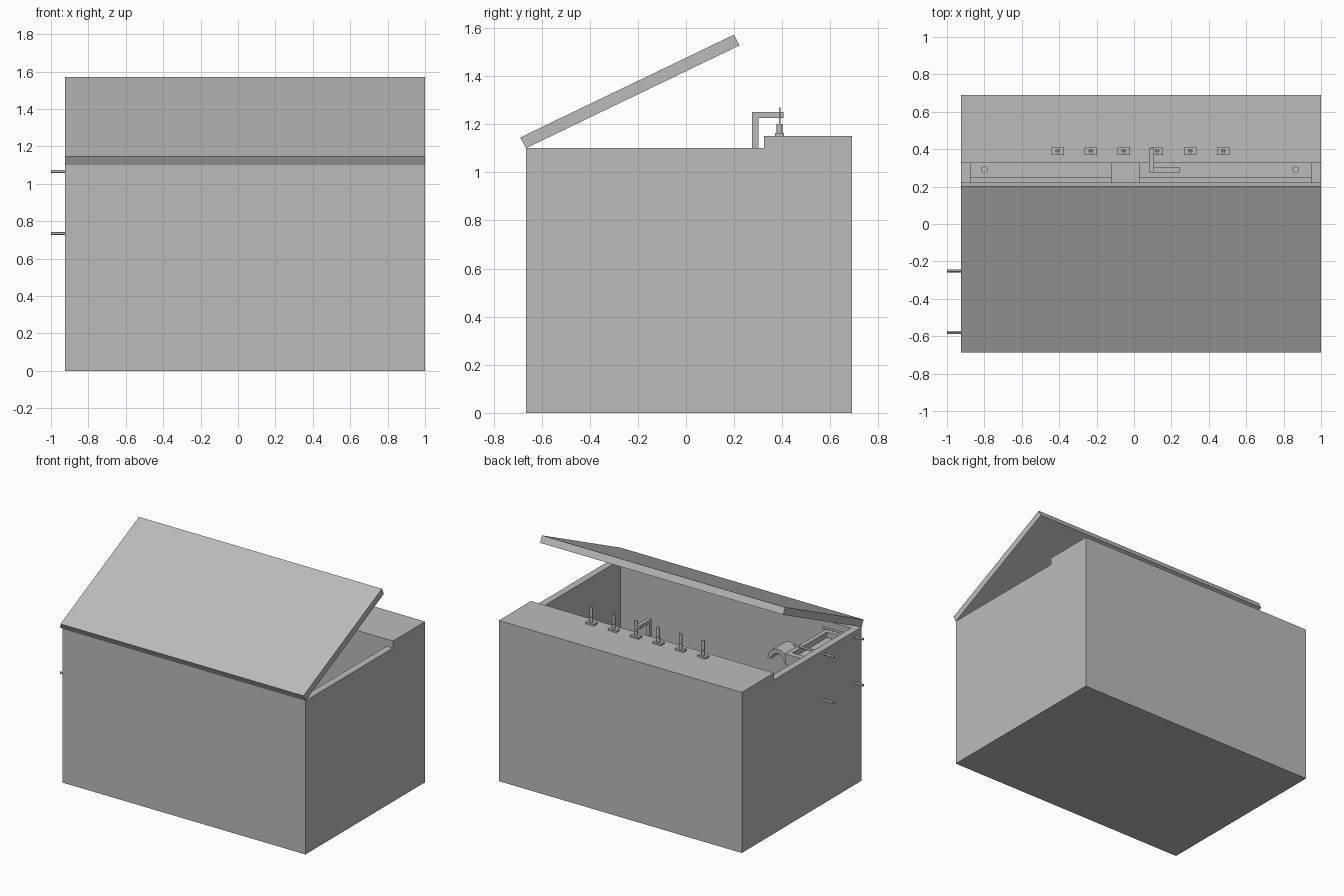
import bpy, bmesh, math

if "Cube" in bpy.data.objects:
    bpy.data.objects.remove(bpy.data.objects["Cube"], do_unlink=True)

grey = bpy.data.materials.new("plain_grey")
grey.use_nodes = True
grey.diffuse_color = (0.5, 0.5, 0.5, 1)
grey.node_tree.nodes["Principled BSDF"].inputs["Base Color"].default_value = (0.5, 0.5, 0.5, 1)


def prism(name, outline, start, end, axis="x"):
    """Extrude a closed outline along x (outline in y, z) or y (outline in x, z)."""
    def place(depth, a, b):
        return (depth, a, b) if axis == "x" else (a, depth, b)

    bm = bmesh.new()
    near = [bm.verts.new(place(start, a, b)) for a, b in outline]
    far = [bm.verts.new(place(end, a, b)) for a, b in outline]
    bm.faces.new(near)
    bm.faces.new(far)
    for i in range(len(outline)):
        bm.faces.new((near[i - 1], near[i], far[i], far[i - 1]))
    bmesh.ops.recalc_face_normals(bm, faces=bm.faces)
    mesh = bpy.data.meshes.new(name)
    bm.to_mesh(mesh)
    bm.free()
    mesh.materials.append(grey)
    obj = bpy.data.objects.new(name, mesh)
    bpy.context.collection.objects.link(obj)
    return obj


def box(name, x0, x1, y0, y1, z0, z1):
    return prism(name, [(y0, z0), (y1, z0), (y1, z1), (y0, z1)], x0, x1)


def cylinder(name, centre, radius, length, tilt=0, sides=16):
    bpy.ops.mesh.primitive_cylinder_add(vertices=sides, radius=radius, depth=length,
                                        location=centre, rotation=(0, tilt, 0))
    obj = bpy.context.object
    obj.name = name
    obj.data.materials.append(grey)
    bpy.ops.object.shade_smooth_by_angle()


def cut(target, cutter):
    mod = target.modifiers.new("hollow", "BOOLEAN")
    mod.operation = "DIFFERENCE"
    mod.solver = "EXACT"
    mod.object = cutter
    bpy.context.view_layer.objects.active = target
    bpy.ops.object.modifier_apply(modifier=mod.name)
    bpy.data.objects.remove(cutter, do_unlink=True)


LEFT, RIGHT, FRONT, BACK = 1.0, -0.925, -0.665, 0.69
WALL, RIM, LEDGE = 0.05, 1.1, 1.15

# Hollow body with a raised ledge along the back
body = prism("body", [(FRONT, 0), (BACK, 0), (BACK, LEDGE), (0.325, LEDGE), (0.325, RIM), (FRONT, RIM)], RIGHT, LEFT)
cut(body, box("body_cutter", RIGHT + WALL, LEFT - WALL, FRONT + WALL, 0.325, WALL, 1.4))

# Open lid leaning on the front rim
prism("lid", [(-0.665, 1.1), (0.222, 1.527), (0.2, 1.572), (-0.688, 1.145)], RIGHT, LEFT)

# Interior floor platform, divider and drains
box("floor_platform", RIGHT + WALL, LEFT - WALL, FRONT + WALL, 0.25, WALL, 0.1)
box("divider", -0.12, 0.03, FRONT + WALL, 0.325, WALL, 0.4)
for x in (-0.8, 0.865):
    cylinder("drain", (x, 0.29, 0.06), 0.018, 0.03)

# Tap row on the ledge
for i in range(6):
    x = -0.408 + i * 0.177
    box("tap_base", x - 0.033, x + 0.033, 0.37, 0.408, LEDGE, 1.163)
    cylinder("tap_body", (x, 0.389, 1.18), 0.012, 0.04)
    box("tap_lever", x - 0.012, x + 0.012, 0.386, 0.392, 1.19, 1.27)

# Bent spout reaching over the ledge
box("spout_arm", 0.08, 0.107, 0.275, 0.405, 1.225, 1.25)
box("spout_post", 0.08, 0.107, 0.275, 0.301, 0.95, 1.225)
box("spout_foot", 0.107, 0.245, 0.275, 0.301, 0.95, 0.976)

# Pipes through the right wall
for y in (-0.25, -0.58):
    for z in (1.065, 0.735):
        cylinder("wall_pipe", (-0.84, y, z), 0.008, 0.32, math.pi / 2, 12)

# Recessed tray with a curved chute inside the right wall
tray = box("tray", RIGHT + WALL, -0.68, FRONT + WALL, -0.15, 0.96, 1.04)
cut(tray, box("tray_cutter", -0.85, -0.71, -0.58, -0.19, 1.0, 1.2))
arc = [math.pi * i / 10 for i in range(11)]
ring = [(-0.6 + 0.08 * math.cos(a), 0.96 + 0.08 * math.sin(a)) for a in arc]
ring += [(-0.6 + 0.05 * math.cos(a), 0.96 + 0.05 * math.sin(a)) for a in reversed(arc)]
prism("chute", ring, -0.32, -0.18, "y")
